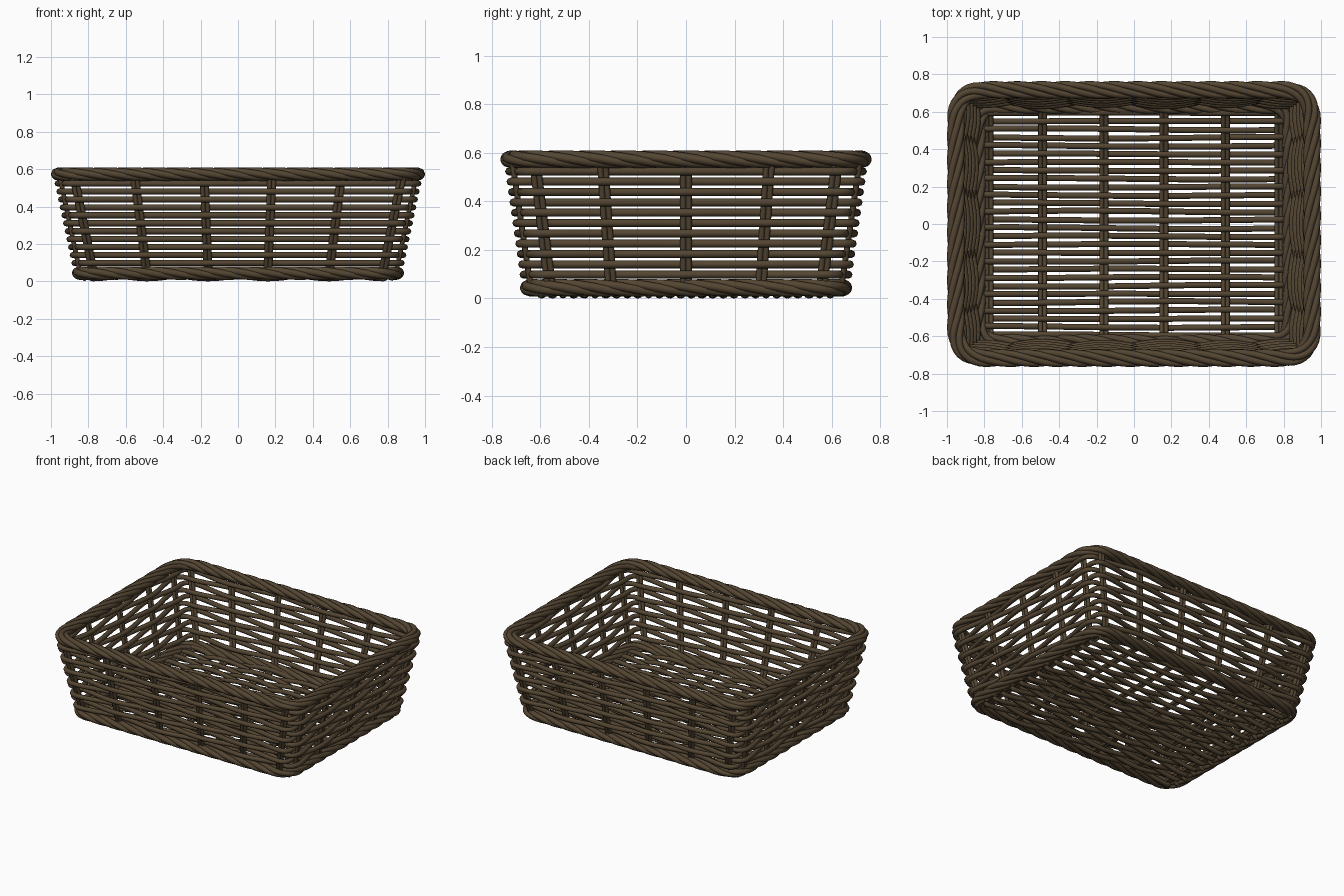
import bpy
import math
import random
from mathutils import Vector

random.seed(4)
cube = bpy.data.objects.get("Cube")
if cube:
    bpy.data.objects.remove(cube)

# One dark willow colour
WILLOW = (0.088, 0.06, 0.032, 1)
willow = bpy.data.materials.new("dark_willow")
willow.use_nodes = True
willow.diffuse_color = WILLOW
bsdf = willow.node_tree.nodes["Principled BSDF"]
bsdf.inputs["Base Color"].default_value = WILLOW
bsdf.inputs["Roughness"].default_value = 0.8

UP = Vector((0, 0, 1))
STAKES_X = [-0.92, -0.58, -0.19, 0.19, 0.58, 0.92]   # fractions of half width
STAKES_Y = [-0.87, -0.48, 0, 0.48, 0.87]             # fractions of half depth


def half_size(z):
    """Half width and half depth of the flaring wall at height z."""
    return 0.835 + 0.21 * z, 0.636 + 0.14 * z


def strands(name, paths, radius, cyclic=False):
    """Turn a list of point paths into one mesh of round strands."""
    curve = bpy.data.curves.new(name, "CURVE")
    curve.dimensions = "3D"
    curve.bevel_depth = radius
    curve.bevel_resolution = 2
    curve.use_fill_caps = True
    for path in paths:
        spline = curve.splines.new("POLY")
        spline.points.add(len(path) - 1)
        for point, co in zip(spline.points, path):
            point.co = (*co, 1)
        spline.use_cyclic_u = cyclic
        spline.use_smooth = True
    obj = bpy.data.objects.new(name, curve)
    bpy.context.scene.collection.objects.link(obj)
    curve.materials.append(willow)
    bpy.ops.object.select_all(action="DESELECT")
    obj.select_set(True)
    bpy.context.view_layer.objects.active = obj
    bpy.ops.object.convert(target="MESH")
    bpy.ops.object.shade_smooth_by_angle(angle=math.radians(60))


def stations(a, b, z, xs, ys):
    """Stake positions and outward normals, counterclockwise from the front."""
    front = [(Vector((f * a, -b, z)), Vector((0, -1, 0))) for f in xs]
    right = [(Vector((a, f * b, z)), Vector((1, 0, 0))) for f in ys]
    turned = [(Vector((-p.x, -p.y, z)), -n) for p, n in front + right]
    return front + right + turned


def loop(points, a, b, steps):
    """Sample a rounded rectangle: yields station index, t, point, normal."""
    for i, (p, n) in enumerate(points):
        q, m = points[(i + 1) % len(points)]
        if n.dot(m) > 0.5:
            control = (p + q) / 2
        else:
            s = n + m
            control = Vector((math.copysign(a, s.x), math.copysign(b, s.y), p.z))
        for k in range(steps):
            t = k / steps
            co = p * (1 - t) ** 2 + control * 2 * t * (1 - t) + q * t * t
            yield i, t, co, n.lerp(m, t).normalized()


# Side weave: rings passing in front of and behind alternate stakes
rows = []
for r in range(11):
    z = 0.098 + 0.0425 * r
    a, b = half_size(z)
    ring = []
    for i, t, co, n in loop(stations(a, b, z, STAKES_X, STAKES_Y), a, b, 8):
        wave = 0.019 * (-1) ** (i + r) * math.cos(math.pi * t)
        ring.append(co + n * wave)
    rows.append(ring)
strands("side_weave", rows, 0.0165, cyclic=True)


# Rims: strands twisted around a rounded rectangle
def rim(name, a, b, z, corner, turns, count=5):
    xs = [f * (1 - corner / a) for f in (-1, -0.5, 0, 0.5, 1)]
    ys = [f * (1 - corner / b) for f in (-1, -0.5, 0, 0.5, 1)]
    base = [(co, n) for _, _, co, n in loop(stations(a, b, z, xs, ys), a, b, 10)]
    lengths = [0]
    for (p, _), (q, _) in zip(base, base[1:] + base[:1]):
        lengths.append(lengths[-1] + (q - p).length)
    paths = []
    for s in range(count):
        path = []
        for (co, n), d in zip(base, lengths):
            angle = math.tau * (s / count - turns * d / lengths[-1])
            path.append(co + n * 0.029 * math.cos(angle) + UP * 0.018 * math.sin(angle))
        paths.append(path)
    strands(name, paths, 0.0185, cyclic=True)


rim("top_rim", 0.952, 0.717, 0.573, 0.16, 10)
rim("bottom_rim", 0.84, 0.636, 0.044, 0.12, 9)

# Stakes: paired rods; the long ones run under the floor and up both walls
FLOOR = 0.034
TOP = 0.57
a0, b0 = half_size(FLOOR)
a1, b1 = half_size(TOP)
long_stakes, short_stakes = [], []
for f in STAKES_X:
    for d in (-0.0115, 0.0115):
        x0, x1 = f * a0 + d, f * a1 + d
        long_stakes.append([(x1, -b1, TOP), (x0, -b0, FLOOR + 0.02), (x0, 0.02 - b0, FLOOR),
                            (x0, b0 - 0.02, FLOOR), (x0, b0, FLOOR + 0.02), (x1, b1, TOP)])
for f in STAKES_Y:
    for d in (-0.0115, 0.0115):
        for side in (-1, 1):
            short_stakes.append([(side * a0, f * b0 + d, FLOOR),
                                 (side * a1, f * b1 + d, TOP)])
strands("floor_and_long_wall_stakes", long_stakes, 0.0125)
strands("short_wall_stakes", short_stakes, 0.0125)

# Floor weave: rods passing over and under the floor stakes
floor_rows = []
knots = [-0.83] + [f * a0 for f in STAKES_X] + [0.83]
for r in range(28):
    y = -0.594 + 0.044 * r
    bend = random.uniform(-0.006, 0.006)
    path = []
    for i, (x0, x1) in enumerate(zip(knots, knots[1:])):
        for k in range(7):
            t = k / 7
            x = x0 + (x1 - x0) * t
            wave = 0.018 * (-1) ** (i + r) * math.cos(math.pi * t)
            path.append((x, y + bend * math.sin(3 * x + r), FLOOR + wave))
    path.append((knots[-1], y, FLOOR))
    floor_rows.append(path)
strands("floor_weave", floor_rows, 0.016)
